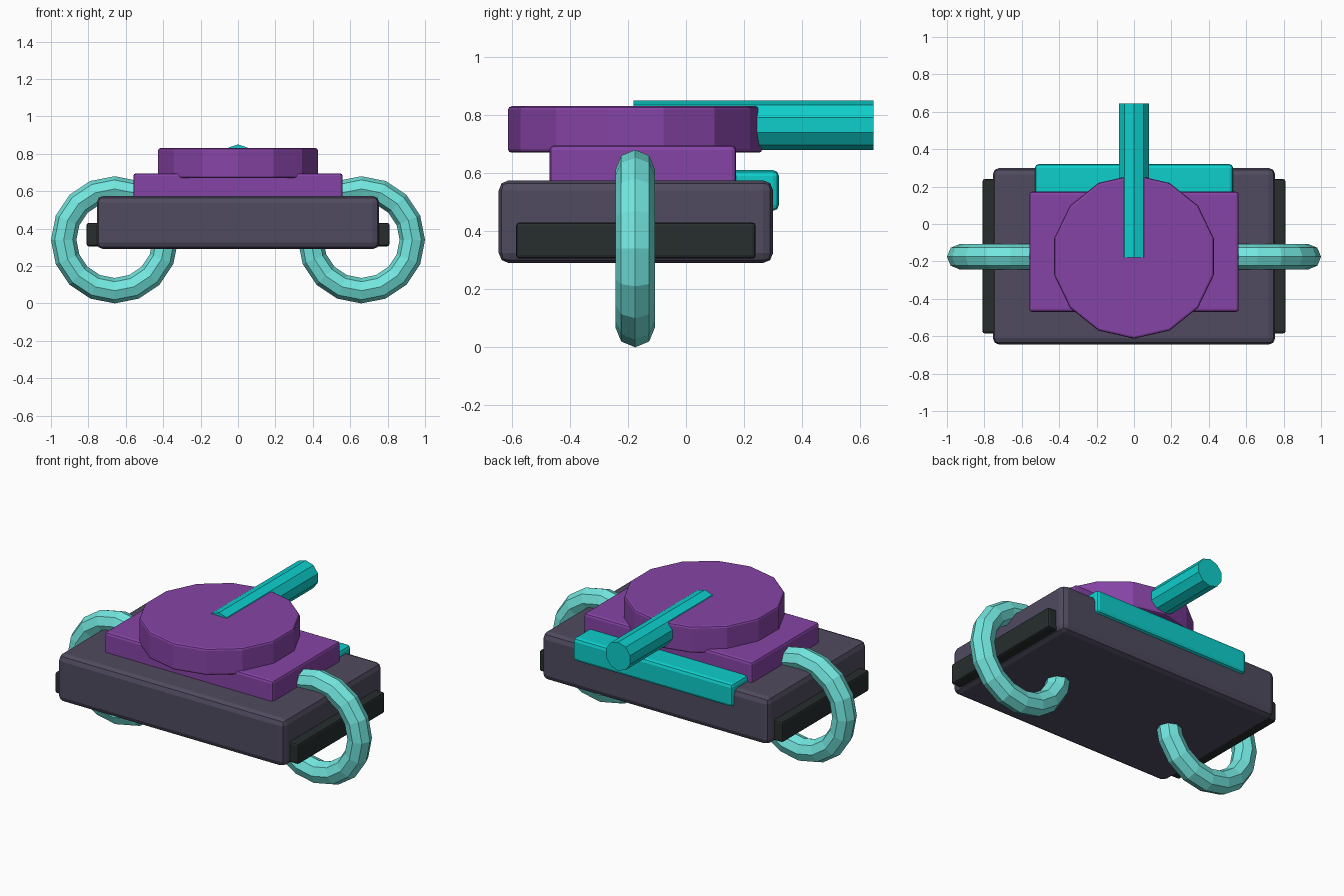
import bpy, math

if "Cube" in bpy.data.objects:
    bpy.data.objects.remove(bpy.data.objects["Cube"])


def material(name, rgb):
    m = bpy.data.materials.new(name)
    m.diffuse_color = (*rgb, 1)
    m.use_nodes = True
    m.node_tree.nodes["Principled BSDF"].inputs["Base Color"].default_value = m.diffuse_color
    return m


DARK = material("dark_slate", (0.08, 0.07, 0.115))
BLACK = material("near_black", (0.02, 0.026, 0.026))
PURPLE = material("purple", (0.24, 0.057, 0.38))
CYAN = material("cyan", (0.004, 0.62, 0.60))
PALE = material("pale_cyan", (0.17, 0.80, 0.74))


def finish(name, mat, bevel=0):
    ob = bpy.context.object
    ob.name = name
    ob.data.materials.append(mat)
    bpy.ops.object.transform_apply(location=False, rotation=True, scale=True)
    if bevel:
        b = ob.modifiers.new("Bevel", 'BEVEL')
        b.width = bevel
        b.segments = 2
        b.limit_method = 'ANGLE'
        b.angle_limit = math.radians(40)
    return ob


def box(name, x, y, z, mat, bevel):
    """Box from (min, max) ranges on each axis."""
    mid = [(a + b) / 2 for a, b in (x, y, z)]
    bpy.ops.mesh.primitive_cube_add(size=1, location=mid)
    bpy.context.object.scale = [b - a for a, b in (x, y, z)]
    return finish(name, mat, bevel)


# Hull, upper deck and rear plate over the hull edge
box("hull", (-0.755, 0.755), (-0.645, 0.30), (0.29, 0.575), DARK, 0.035)
box("upper_deck", (-0.56, 0.56), (-0.47, 0.173), (0.55, 0.695), PURPLE, 0.015)
box("rear_plate", (-0.53, 0.53), (0.10, 0.32), (0.47, 0.61), CYAN, 0.02)

# Turret disc
bpy.ops.mesh.primitive_cylinder_add(vertices=14, radius=0.438, depth=0.16,
                                    location=(0, -0.175, 0.75))
finish("turret", PURPLE, 0.012)

# Barrel, half sunk into the turret
bpy.ops.mesh.primitive_cylinder_add(vertices=10, radius=0.085, depth=0.825,
                                    location=(0, 0.2325, 0.765),
                                    rotation=(math.pi / 2, 0, 0))
finish("barrel", CYAN)

# Side rails and ring wheels
for side, s in (("left", -1), ("right", 1)):
    box(side + "_rail", sorted((s * 0.70, s * 0.81)), (-0.585, 0.24),
        (0.305, 0.43), BLACK, 0.012)
    bpy.ops.mesh.primitive_torus_add(major_segments=16, minor_segments=8,
                                     major_radius=0.272, minor_radius=0.068,
                                     location=(s * 0.66, -0.175, 0.34),
                                     rotation=(math.pi / 2, 0, 0))
    finish(side + "_ring_wheel", PALE)
